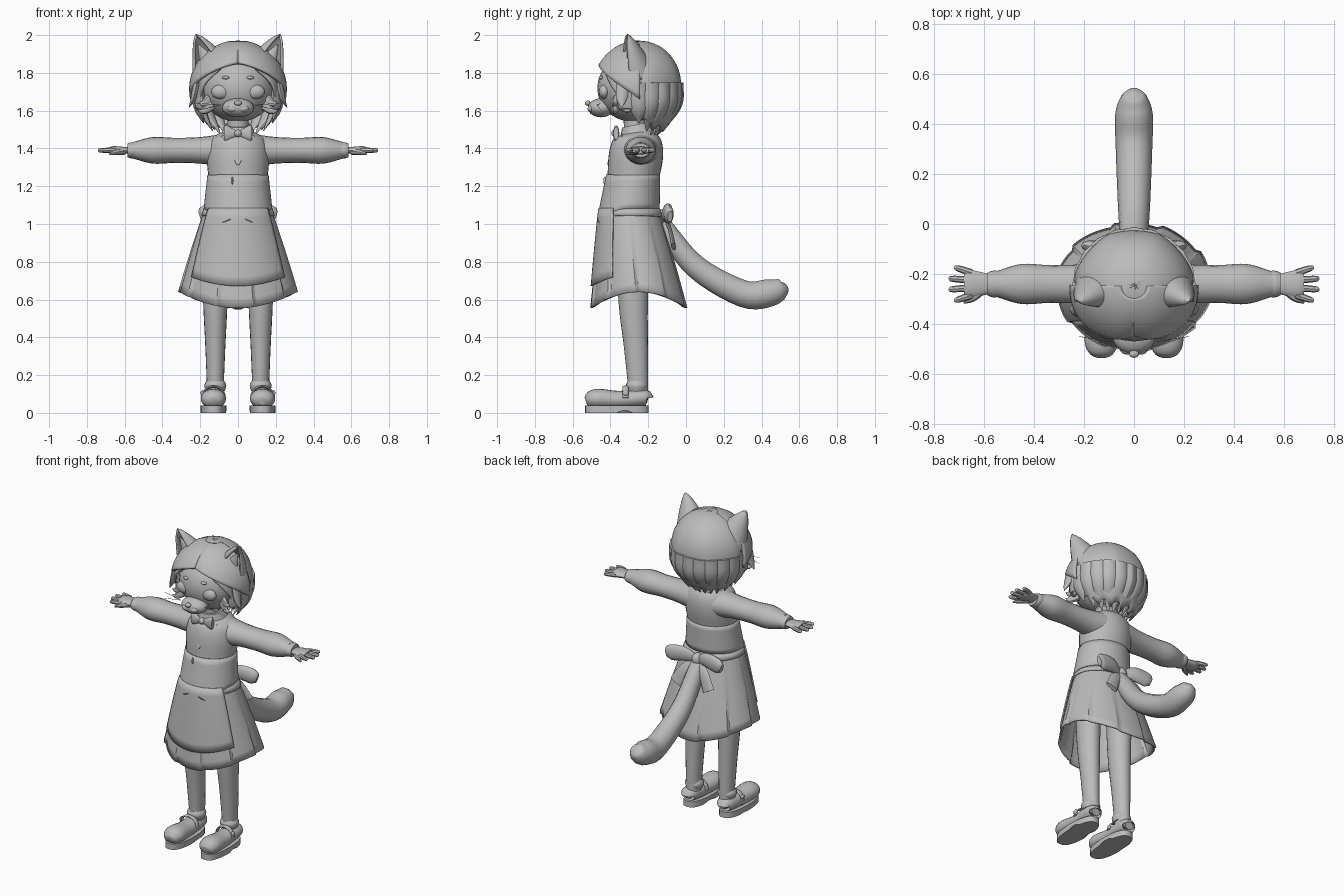
import bpy, bmesh
from math import sin, cos, pi, radians, sqrt
from mathutils import Vector, Matrix

cube = bpy.data.objects.get("Cube")
if cube:
    bpy.data.objects.remove(cube)

GREY = (.5, .5, .5, 1)
mat = bpy.data.materials.new("plain_grey")
mat.use_nodes = True
mat.diffuse_color = GREY
mat.node_tree.nodes["Principled BSDF"].inputs["Base Color"].default_value = GREY

# Shared axes of the body
BODY_Y, ARM_Y, ARM_Z, LEG_X, FOOT_X = -.25, -.24, 1.39, .12, .13
HAIR_TOP, HAIR_MIDDLE, HAIR_RADIUS = 1.965, 1.73, .225
ACROSS, ALONG, UP = Vector((1, 0, 0)), Vector((0, 1, 0)), Vector((0, 0, 1))


def finish(name, bm, mirror=False, thick=0, angle=40):
    """Turn a bmesh into a shaded object, optionally mirrored and thickened."""
    bmesh.ops.recalc_face_normals(bm, faces=bm.faces)
    mesh = bpy.data.meshes.new(name)
    bm.to_mesh(mesh)
    bm.free()
    mesh.materials.append(mat)
    mesh.shade_smooth()
    mesh.set_sharp_from_angle(angle=radians(angle))
    obj = bpy.data.objects.new(name, mesh)
    bpy.context.collection.objects.link(obj)
    if thick:
        solid = obj.modifiers.new("thickness", 'SOLIDIFY')
        solid.thickness, solid.offset = thick, 0
    if mirror:
        obj.modifiers.new("mirror", 'MIRROR')


def mix(start, end, k):
    return start + (end - start) * k


def grid(name, surface, columns, rows, wrap=False, caps=False, **options):
    """Surface from a function of u and v, with optional closed rings and end caps."""
    bm = bmesh.new()
    width = columns if wrap else columns + 1
    rings = [[bm.verts.new(surface(i / columns, j / rows)) for i in range(width)]
             for j in range(rows + 1)]
    for low, high in zip(rings, rings[1:]):
        for i in range(columns):
            k = (i + 1) % width
            bm.faces.new((low[i], low[k], high[k], high[i]))
    if caps:
        bm.faces.new(rings[0])
        bm.faces.new(rings[-1])
    finish(name, bm, **options)


def tube(name, points, flat=1, side=ACROSS, sides=20, **options):
    """Loft ellipses along a smooth path of (x, y, z, radius); flat squeezes the second axis."""
    path = [Vector(p) for p in points]
    count = len(path) - 1
    path = [path[0] * 2 - path[1]] + path + [path[-1] * 2 - path[-2]]

    def at(t):
        i = min(int(t), count - 1)
        k = t - i
        before, start, end, after = path[i:i + 4]
        bend_in, bend_out = (end - before) / 2, (after - start) / 2
        ease = k * k * (3 - 2 * k)
        return (start * (1 - ease) + end * ease + bend_in * k * (1 - k) ** 2
                - bend_out * k * k * (1 - k))

    def surface(u, v):
        t, turn = v * count, 2 * pi * u
        point = at(t)
        heading = (at(min(t + .05, count)) - at(max(t - .05, 0))).to_3d().normalized()
        right = (side - heading * side.dot(heading)).normalized()
        ring = right * cos(turn) + heading.cross(right) * sin(turn) * flat
        return point.to_3d() + ring * abs(point[3])
    grid(name, surface, sides, count * 5, wrap=True, caps=True, **options)


def ball(name, centre, radii, **options):
    bm = bmesh.new()
    place = Matrix.Translation(centre) @ Matrix.Diagonal((*radii, 1))
    bmesh.ops.create_uvsphere(bm, u_segments=24, v_segments=14, radius=1, matrix=place)
    finish(name, bm, **options)


# Head and face
ball("head", (0, -.28, 1.72), (.195, .19, .18))
ball("muzzle", (0, -.45, 1.615), (.085, .07, .05))
ball("nose", (0, -.52, 1.64), (.02, .015, .014))
ball("mouth_pad", (.028, -.497, 1.61), (.03, .025, .02), mirror=True)
ball("eye", (.092, -.433, 1.7), (.05, .028, .038), mirror=True)
ball("brow", (.065, -.45, 1.775), (.02, .012, .009), mirror=True)
for height in (1.6, 1.64):
    tube("whisker", [(.09, -.47, 1.63, .002), (.22, -.45, height, .001)],
         sides=4, side=UP, mirror=True)
    tube("cheek_tuft", [(.14, -.36, height + .03, .03), (.18, -.38, height, .02),
                        (.21, -.385, height, .002)], flat=.7, side=UP, sides=8, mirror=True)


# Hair: a turn of zero is the front
def hair_point(turn, z, scale=1):
    reach = .235 if z > HAIR_MIDDLE else .29
    r = scale * HAIR_RADIUS * sqrt(max(0, 1 - ((z - HAIR_MIDDLE) / reach) ** 2))
    return Vector((r * 1.05 * sin(turn), BODY_Y - r * cos(turn), z))


def hair_hem(turn):
    return mix(1.49, 1.865, cos(turn / 2) ** 5)


def hair(u, v):
    turn = mix(-pi, pi, u)
    jagged = .03 * abs(sin(turn * 6)) * min(1, abs(turn) / 2)
    z = mix(HAIR_TOP, hair_hem(turn) + jagged, v ** 1.6)
    return hair_point(turn, z, 1 - .045 * v * abs(sin(turn * 3.5)))


def bang(u, v):
    z = mix(HAIR_TOP - .005, 1.85 - .19 * u ** 1.5, v ** 1.5)
    return hair_point(u * 1.6, z, 1 + .07 * v * min(1, u * 6))


grid("hair_cap", hair, 72, 18, wrap=True, thick=.012)
grid("swept_bangs", bang, 20, 14, thick=.016, mirror=True)
for step in range(4, 11):
    turn = step * pi / 10
    tip = hair_hem(turn) - .025
    shape = ((1.75, .95, .05), (1.62, .96, .05), (tip, 1.05, .003))
    tube("hair_lock", [(*hair_point(turn, z, scale), r) for z, scale, r in shape], flat=.5,
         side=Vector((cos(turn), sin(turn), 0)), sides=8, mirror=True)
tube("side_flick", [(.215, -.33, 1.76, .04), (.235, -.34, 1.67, .03), (.26, -.34, 1.615, .002)],
     flat=.5, side=ALONG, sides=8, mirror=True)


# Ears: cupped cones open toward the front
def ear(u, v):
    turn = radians(mix(-25, 235, u))
    centre = Vector((.148, -.26, 1.82)).lerp(Vector((.222, -.31, 2)), v)
    rim = ACROSS * cos(turn) + ALONG * sin(turn) - UP * cos(turn) * .7
    return centre + rim * .085 * (1 - v) ** .75


grid("ear", ear, 18, 10, thick=.012, mirror=True)
tube("inner_ear_tuft", [(.145, -.29, 1.83, .06), (.21, -.305, 1.95, .004)],
     flat=.5, sides=10, mirror=True)

# Neck, collar and bow tie
tube("neck", [(0, -.26, 1.42, .06), (0, -.28, 1.6, .055)])
tube("collar", [(0, -.255, 1.455, .1), (0, -.27, 1.525, .07)])
ball("tie_knot", (0, -.375, 1.48), (.02, .02, .02))
tube("tie_wing", [(.01, -.375, 1.48, .014), (.06, -.37, 1.48, .042), (.075, -.37, 1.48, .034)],
     flat=.4, side=UP, sides=12, mirror=True)

# Torso and waistcoat
tube("torso", [(0, -.3, 1.04, .172), (0, -.285, 1.2, .155), (0, -.265, 1.36, .165),
               (0, BODY_Y, 1.45, .14), (0, BODY_Y, 1.5, .06)], flat=.87, sides=32)


def waistcoat(u, v):
    turn = mix(-pi, pi, u)
    front = max(0, cos(turn))
    points = max(0, sin(abs(turn) * 2.6))
    z = mix(1.26, 1.08 - front * (.03 + .055 * points), v)
    k = (1.26 - z) * 5
    r = mix(.158, .18, k)
    return r * sin(turn), mix(-.28, -.302, k) - r * cos(turn) * .88, z


grid("waistcoat_hem", waistcoat, 72, 6, wrap=True, thick=.008)
tube("lapel", [(.08, -.335, 1.465, .009), (.045, -.388, 1.4, .009), (0, -.41, 1.315, .009)],
     flat=.8, sides=8, mirror=True)
for height in (1.16, 1.23):
    ball("button_slit", (-.03, -.43, height), (.005, .008, .02))


# Arms and hands
def along_arm(name, shape, flat):
    tube(name, [(x, ARM_Y, ARM_Z, r) for x, r in shape], flat=flat, side=ALONG, mirror=True)


along_arm("sleeve", ((.07, .1), (.2, .08), (.33, .075), (.45, .08), (.555, .05)), .88)
along_arm("cuff", ((.535, .052), (.565, .053), (.585, .046)), .8)
along_arm("palm", ((.56, .035), (.65, .055), (.68, .045)), .4)
for i in range(4):
    spread = (i - 1.5) * .03
    tip = .745 - spread * spread * 12
    tube("finger", [(.65, ARM_Y + spread, ARM_Z, .015), (tip - .015, ARM_Y + spread * 1.4, ARM_Z, .012),
                    (tip, ARM_Y + spread * 1.4, ARM_Z, .003)], side=ALONG, sides=8, mirror=True)
tube("thumb", [(.605, -.26, 1.385, .02), (.645, -.295, 1.38, .016), (.68, -.315, 1.37, .005)],
     side=ALONG, sides=8, mirror=True)


# Skirt, apron and waistband share one flared surface
def skirt_point(turn, drop, out=0):
    hem = mix(.555, .64, sin(turn) ** 2)
    flare = drop ** .9
    wide, deep = mix(.168, .302, flare) + out, mix(.146, .245, flare) + out
    return Vector((wide * sin(turn), mix(-.298, BODY_Y, flare) - deep * cos(turn), mix(1.085, hem, drop)))


def skirt(u, v):
    pleat = (u * 10 + .5) % 1
    return skirt_point(2 * pi * u, v, .014 * pleat * v)


def apron(u, v):
    return skirt_point(mix(-1, 1, u), v * .78, .016)


def waistband(u, v):
    return skirt_point(2 * pi * u, mix(.01, .09, v), .008)


grid("skirt", skirt, 100, 10, wrap=True, thick=.008, angle=30)
grid("apron", apron, 24, 8, thick=.008)
grid("waistband", waistband, 48, 2, wrap=True, thick=.008)

# Apron bow at the back
ball("bow_knot", (0, -.12, 1.04), (.035, .035, .04))
tube("bow_loop", [(.01, -.12, 1.04, .025), (.09, -.1, 1.06, .048), (.17, -.09, 1.05, .05),
                  (.2, -.085, 1.04, .03)], flat=.5, side=UP, sides=12, mirror=True)
tube("bow_tail", [(.015, -.11, 1.03, .02), (.07, -.085, .97, .035), (.12, -.065, .88, .042)],
     flat=.3, sides=10, mirror=True)

# Tail
tube("tail", [(0, -.13, 1, .05), (0, .05, .775, .063), (0, .3, .632, .073), (0, .44, .635, .075),
              (0, .51, .665, .05), (0, .53, .68, .01)], sides=14)

# Legs and shoes
tube("leg", [(LEG_X, -.285, 1, .075), (LEG_X, -.28, .6, .065), (LEG_X, -.265, .35, .053),
             (LEG_X, BODY_Y, .08, .042)], flat=1.2, mirror=True)
tube("sock_cuff", [(LEG_X, -.26, .115, .05), (LEG_X, -.26, .145, .058), (LEG_X, -.26, .17, .047)],
     mirror=True)
tube("shoe", [(FOOT_X, -.2, .075, .03), (FOOT_X, -.22, .08, .055), (FOOT_X, -.36, .07, .06),
              (FOOT_X, -.47, .075, .067), (FOOT_X, -.515, .065, .05), (FOOT_X, -.53, .06, .025)],
     flat=.78, mirror=True)
arch = [i * pi / 6 for i in range(7)]
tube("shoe_strap", [(FOOT_X + .06 * cos(t), -.32, .08 + .06 * sin(t), .016) for t in arch],
     flat=.4, side=ALONG, sides=8, mirror=True)
ball("strap_buckle", (.188, -.32, .105), (.01, .016, .016), mirror=True)


def sole(u, v):
    across, along = cos(2 * pi * u), sin(2 * pi * u)
    width = across / max(abs(across), .01) ** .3
    heel_gap = .012 if v == 0 and 0 < along < .35 else 0
    return FOOT_X + .068 * width, -.366 + .168 * along, .038 * v + heel_gap


grid("shoe_sole", sole, 36, 2, wrap=True, caps=True, mirror=True)
